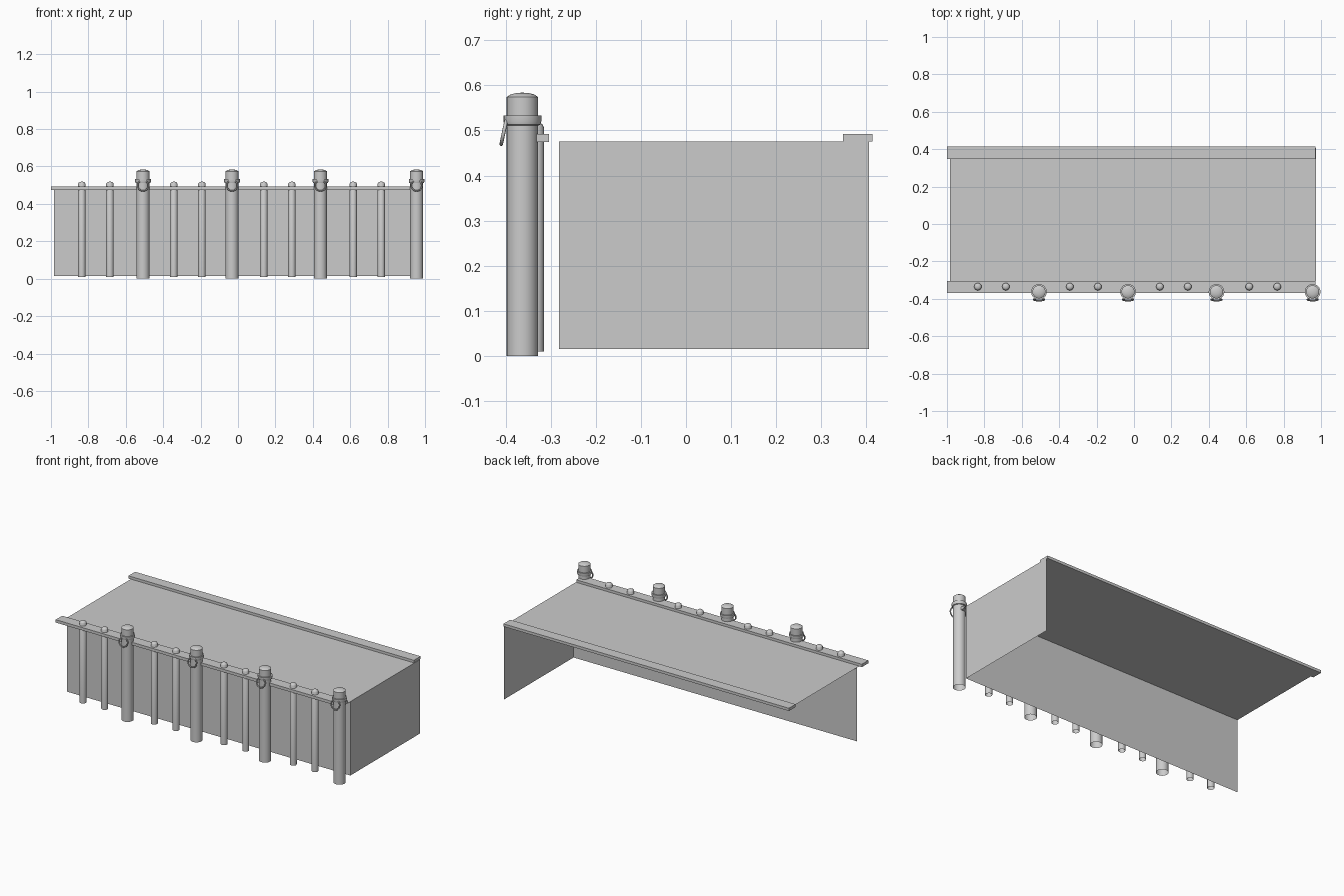
import bpy, bmesh, math
from mathutils import Matrix

if "Cube" in bpy.data.objects:
    bpy.data.objects.remove(bpy.data.objects["Cube"])


def finish(bm, name, angle=None):
    mesh = bpy.data.meshes.new(name)
    bm.to_mesh(mesh)
    bm.free()
    obj = bpy.data.objects.new(name, mesh)
    bpy.context.collection.objects.link(obj)
    if angle:
        bpy.ops.object.select_all(action='DESELECT')
        obj.select_set(True)
        bpy.context.view_layer.objects.active = obj
        bpy.ops.object.shade_smooth_by_angle(angle=math.radians(angle))
    return obj


def sheet(name, faces):
    bm = bmesh.new()
    for pts in faces:
        bm.faces.new([bm.verts.new(p) for p in pts])
    bmesh.ops.remove_doubles(bm, verts=bm.verts, dist=1e-5)
    return finish(bm, name)


def box(name, x, y, z):
    bm = bmesh.new()
    size = [b - a for a, b in (x, y, z)]
    mid = [(a + b) / 2 for a, b in (x, y, z)]
    bmesh.ops.create_cube(bm, size=1, matrix=Matrix.Translation(mid) @ Matrix.Diagonal((*size, 1)))
    return finish(bm, name)


def lathe(name, profile, x, y, sides):
    # Open at the bottom, closed to a point at the top axis
    bm = bmesh.new()
    verts = [bm.verts.new((r, 0, z)) for r, z in profile]
    edges = [bm.edges.new(p) for p in zip(verts, verts[1:])]
    bmesh.ops.spin(bm, geom=verts + edges, axis=(0, 0, 1), cent=(0, 0, 0),
                   angle=math.tau, steps=sides)
    bmesh.ops.remove_doubles(bm, verts=bm.verts, dist=1e-5)
    bmesh.ops.recalc_face_normals(bm, faces=bm.faces)
    obj = finish(bm, name, 35)
    obj.location = (x, y, 0)
    return obj


# Deck surface, front wall and right end wall (back and left stay open)
L, R, F, B, Z0, Z1 = -0.983, 0.973, -0.282, 0.406, 0.015, 0.476
sheet("deck", [[(L, -0.304, Z1), (R, -0.304, Z1), (R, B, Z1), (L, B, Z1)]])
sheet("quay_wall", [[(L, F, Z0), (R, F, Z0), (R, F, Z1), (L, F, Z1)],
                    [(R, F, Z0), (R, B, Z0), (R, B, Z1), (R, F, Z1)]])

# Long timbers along both edges
box("front_beam", (-1.0, 0.97), (-0.368, -0.304), (0.474, 0.492))
box("back_curb", (-1.0, 0.97), (0.348, 0.414), (0.475, 0.492))

# Mooring posts with collar, domed cap and hanging ring
post = [(0.035, 0), (0.035, 0.511), (0.040, 0.513), (0.042, 0.520), (0.042, 0.533),
        (0.035, 0.533), (0.035, 0.574), (0.026, 0.580), (0.014, 0.583), (0, 0.584)]
for i, x in enumerate((-0.508, -0.032, 0.441, 0.955)):
    lathe(f"mooring_post_{i + 1}", post, x, -0.363, 24)
    bpy.ops.mesh.primitive_torus_add(major_segments=24, minor_segments=8, major_radius=0.029,
                                     minor_radius=0.004, location=(x, -0.404, 0.498),
                                     rotation=(math.radians(78), 0, 0))
    ring = bpy.context.object
    ring.name = f"mooring_ring_{i + 1}"
    bpy.ops.object.shade_smooth_by_angle(angle=math.radians(60))

# Thin piles in pairs between the posts
pile = [(0.02, 0.01), (0.02, 0.507), (0.016, 0.514), (0.009, 0.518), (0, 0.519)]
for i, x in enumerate((-0.76, -0.268, 0.213, 0.691)):
    for side, dx in (("left", -0.075), ("right", 0.075)):
        lathe(f"thin_pile_{i + 1}_{side}", pile, x + dx, -0.335, 16)
